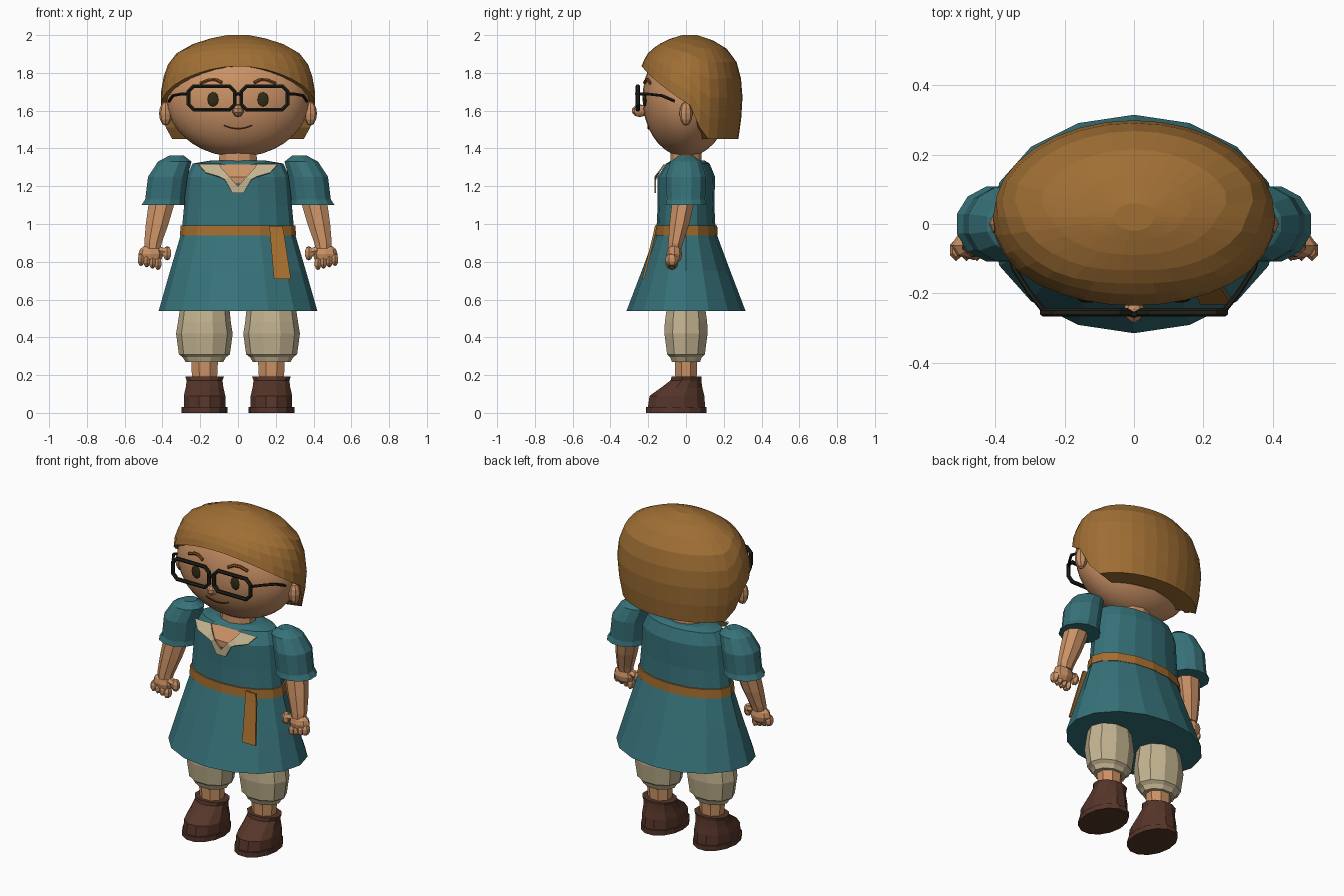
import bpy, bmesh, math
from mathutils import Vector

if "Cube" in bpy.data.objects:
    bpy.data.objects.remove(bpy.data.objects["Cube"])


def mat(name, r, g, b):
    m = bpy.data.materials.new(name)
    m.diffuse_color = (*[(c / 255) ** 2.2 for c in (r, g, b)], 1)
    m.use_nodes = True
    m.node_tree.nodes["Principled BSDF"].inputs["Base Color"].default_value = m.diffuse_color
    return m


SKIN = mat("skin", 202, 145, 102)
HAIR = mat("hair_brown", 158, 110, 55)
TEAL = mat("teal_cloth", 57, 113, 120)
BEIGE = mat("beige_cloth", 194, 178, 143)
BELT = mat("belt_leather", 164, 109, 50)
BOOT = mat("boot_leather", 86, 56, 45)
DARK = mat("dark_frame", 36, 37, 30)
EYE = mat("eye_dark", 52, 46, 28)
BROW = mat("brow_brown", 128, 80, 42)
MOUTH = mat("mouth_line", 84, 50, 36)


def finish(name, bm, material, smooth=False):
    bmesh.ops.recalc_face_normals(bm, faces=bm.faces[:])
    me = bpy.data.meshes.new(name)
    bm.to_mesh(me)
    bm.free()
    me.materials.append(material)
    for p in me.polygons:
        p.use_smooth = smooth
    ob = bpy.data.objects.new(name, me)
    bpy.context.collection.objects.link(ob)
    return ob


def skin_rings(bm, rings):
    """Bridge closed point rings and cap both ends."""
    vs = [[bm.verts.new(p) for p in r] for r in rings]
    n = len(vs[0])
    for a, b in zip(vs, vs[1:]):
        for i in range(n):
            j = (i + 1) % n
            bm.faces.new((a[i], a[j], b[j], b[i]))
    bm.faces.new(vs[0][::-1])
    bm.faces.new(vs[-1])


def loft(name, rings, material, n=16, phase=0.0):
    """Stacked horizontal ellipses: (cx, cy, z, rx, ry)."""
    bm = bmesh.new()
    skin_rings(bm, [[(cx + rx * math.sin(2 * math.pi * (i + phase) / n),
                      cy + ry * math.cos(2 * math.pi * (i + phase) / n), z)
                     for i in range(n)] for cx, cy, z, rx, ry in rings])
    return finish(name, bm, material)


def ball(name, loc, size, material, u=10, v=6, smooth=False):
    bm = bmesh.new()
    bmesh.ops.create_uvsphere(bm, u_segments=u, v_segments=v, radius=1)
    bmesh.ops.scale(bm, vec=size, verts=bm.verts[:])
    bmesh.ops.translate(bm, vec=loc, verts=bm.verts[:])
    return finish(name, bm, material, smooth)


def tube(name, pts, r, material, closed=False):
    cu = bpy.data.curves.new(name + "_path", 'CURVE')
    cu.dimensions = '3D'
    cu.bevel_depth = r
    cu.bevel_resolution = 1
    cu.use_fill_caps = True
    sp = cu.splines.new('POLY')
    sp.points.add(len(pts) - 1)
    for p, co in zip(sp.points, pts):
        p.co = (*co, 1)
    sp.use_cyclic_u = closed
    tmp = bpy.data.objects.new(name + "_path", cu)
    bm = bmesh.new()
    me = bpy.data.meshes.new_from_object(tmp)
    bm.from_mesh(me)
    bpy.data.objects.remove(tmp)
    return finish(name, bm, material)


def interp(table, z):
    for (z0, a), (z1, b) in zip(table, table[1:]):
        if z <= z1:
            return a + (b - a) * max(0, (z - z0) / (z1 - z0))
    return table[-1][1]


# Head, neck and face
HX, HY, HZ, HC = 0.38, 0.23, 0.31, 1.665


def face_y(x, z):
    return -HY * math.sqrt(max(0, 1 - (x / HX) ** 2 - ((z - HC) / HZ) ** 2))


ball("head", (0, 0, HC), (HX, HY, HZ), SKIN, 28, 18, True)
loft("neck", [(0, 0, 1.27, .11, .085), (0, 0, 1.42, .10, .08)], SKIN, 10)
ball("nose", (0, -.245, 1.60), (.03, .042, .034), SKIN, 8, 5)
tube("mouth", [(x, face_y(x, z) - .002, z) for x, z in
               ((i * .0125, 1.504 + .018 * (i / 6) ** 2) for i in range(-6, 7))],
     .004, MOUTH)

# Hair: a faceted cap whose lower edge arches over the face and drops behind the ears
PROFILE = [(1.45, .92), (1.55, .97), (1.65, 1), (1.75, .985), (1.85, .9),
           (1.91, .78), (1.95, .6), (1.98, .38), (2.0, .14)]


def hair_edge(s):
    if s < 0:
        return 1.63 + .205 * (-s) ** 1.1
    return 1.63 - .18 * min(1, max(0, (s - .03) / .25))


def hair_ring(f, shrink=1.0):
    ring = []
    for i in range(32):
        a = 2 * math.pi * i / 32
        low = hair_edge(math.sin(a))
        z = low + (2.0 - low) * f
        k = interp(PROFILE, z) * shrink
        ring.append((.41 * k * math.cos(a), .02 + .28 * k * math.sin(a), z))
    return ring


bm = bmesh.new()
skin_rings(bm, [hair_ring(0, .6)] + [hair_ring(f) for f in
                                     (0, .2, .4, .58, .74, .87, .95, 1)])
finish("hair", bm, HAIR)

# Tunic with a closed hem, belt and hanging belt end
loft("tunic", [(0, 0, .54, .42, .315), (0, 0, .75, .36, .235), (0, 0, .96, .298, .157),
               (0, 0, 1.10, .285, .15), (0, .002, 1.25, .272, .152),
               (0, .01, 1.32, .24, .115), (0, .01, 1.335, .15, .09)], TEAL)
loft("belt", [(0, 0, .94, .308, .168), (0, 0, .993, .303, .165)], BELT)
bm = bmesh.new()
skin_rings(bm, [[(x0, y, z), (x1, y, z), (x1, y + .012, z), (x0, y + .012, z)]
                for x0, x1, y, z in ((.165, .235, -.165, .99), (.17, .245, -.175, .94),
                                     (.19, .28, -.232, .71))])
finish("belt_end", bm, BELT)

# Collar and the bare neckline inside it
outer = [(0, 1.165), (.03, 1.165), (.07, 1.235), (.10, 1.25), (.17, 1.27), (.21, 1.315)]
inner = [(0, 1.20), (.012, 1.212), (.045, 1.25), (.075, 1.28), (.09, 1.298), (.10, 1.315)]


def bib(x, z, lift=0.0):
    return (x, -.158 - lift + .048 * max(0, (z - 1.25) / .065), z)


bm = bmesh.new()
for s in (-1, 1):
    rows = [[bm.verts.new(bib(s * x, z, .004)) for x, z in line] for line in (outer, inner)]
    for i in range(5):
        bm.faces.new((rows[0][i], rows[0][i + 1], rows[1][i + 1], rows[1][i]))
bmesh.ops.remove_doubles(bm, verts=bm.verts[:], dist=.0005)
collar = finish("collar", bm, BEIGE)
sol = collar.modifiers.new("thickness", 'SOLIDIFY')
sol.thickness = .008
sol.offset = 0
bm = bmesh.new()
rows = [[bm.verts.new(bib(s * x, z)) for x, z in inner[1:]] for s in (-1, 1)]
for i in range(4):
    bm.faces.new((rows[0][i], rows[1][i], rows[1][i + 1], rows[0][i + 1]))
finish("neckline", bm, SKIN)

# Mirrored parts
for s, side in ((-1, "left"), (1, "right")):
    def rows_of(rings):
        return [(s * cx, cy, z, rx, ry) for cx, cy, z, rx, ry in rings]

    # Eyes, brows and ears
    ball(side + "_eye", (s * .132, face_y(.132, 1.66) - .002, 1.66), (.03, .009, .038), EYE, 12, 8)
    tube(side + "_brow", [(s * x, face_y(x, z) - .004, z) for x, z in
                          ((.085, 1.748), (.12, 1.765), (.155, 1.763), (.20, 1.745))],
         .009, BROW)
    ball(side + "_ear", (s * .383, 0, 1.585), (.035, .035, .065), SKIN, 8, 6)

    # Glasses rim and temple
    x0, x1, z0, z1, c = .017, .262, 1.605, 1.73, .028
    rim = [(x0 + c, z0), (x1 - c, z0), (x1, z0 + c), (x1, z1 - c),
           (x1 - c, z1), (x0 + c, z1), (x0, z1 - c), (x0, z0 + c)]
    tube(side + "_glasses_rim", [(s * x, -.255, z) for x, z in rim], .012, DARK, True)
    tube(side + "_glasses_temple", [(s * .26, -.25, 1.688), (s * .30, -.20, 1.688),
                                    (s * .345, -.13, 1.68), (s * .365, -.06, 1.65)], .008, DARK)

    # Puffed sleeve
    loft(side + "_sleeve", rows_of([
        (.395, 0, 1.10, .12, .112), (.387, 0, 1.13, .108, .105), (.372, 0, 1.25, .108, .11),
        (.335, 0, 1.33, .092, .085), (.325, 0, 1.362, .04, .04)]), TEAL, 12, .5)

    # Forearm, wrist, fist
    loft(side + "_arm", rows_of([
        (.452, -.06, .87, .044, .038), (.45, -.055, .90, .05, .042),
        (.428, -.035, 1.0, .065, .056), (.402, -.015, 1.12, .075, .064)]), SKIN, 8, .5)
    ball(side + "_palm", (s * .462, -.062, .84), (.066, .042, .052), SKIN, 8, 6)
    for i in range(4):
        ball(f"{side}_finger_{i + 1}",
             (s * (.423 + .03 * i), -.075, .79 + .007 * i), (.021, .034, .034), SKIN, 6, 5)
    ball(side + "_thumb", (s * .375, -.068, .845), (.026, .028, .038), SKIN, 6, 5)
    tube(side + "_thumb_base", [(s * .38, -.066, .85), (s * .43, -.062, .865)], .022, SKIN)

    # Gathered breeches, shin and boot
    loft(side + "_breeches", rows_of([
        (.178, 0, .27, .10, .078), (.178, 0, .295, .115, .088), (.178, 0, .31, .135, .105),
        (.178, 0, .42, .15, .12), (.178, 0, .48, .14, .118), (.175, 0, .60, .125, .10)]),
         BEIGE, 10, .5)
    loft(side + "_shin", rows_of([(.177, 0, .15, .07, .06), (.177, 0, .30, .078, .065)]),
         SKIN, 8, .5)
    loft(side + "_boot_sole", rows_of([
        (.177, -.052, 0, .122, .164), (.177, -.052, .03, .122, .164)]), BOOT, 14, .5)
    loft(side + "_boot", rows_of([
        (.177, -.05, .03, .114, .157), (.177, -.048, .09, .114, .15),
        (.177, -.022, .135, .103, .112), (.177, 0, .172, .098, .084),
        (.177, .003, .192, .106, .082)]), BOOT, 12, .5)

# Glasses bridge
tube("glasses_bridge", [(-.02, -.255, 1.68), (0, -.262, 1.69), (.02, -.255, 1.68)], .009, DARK)
